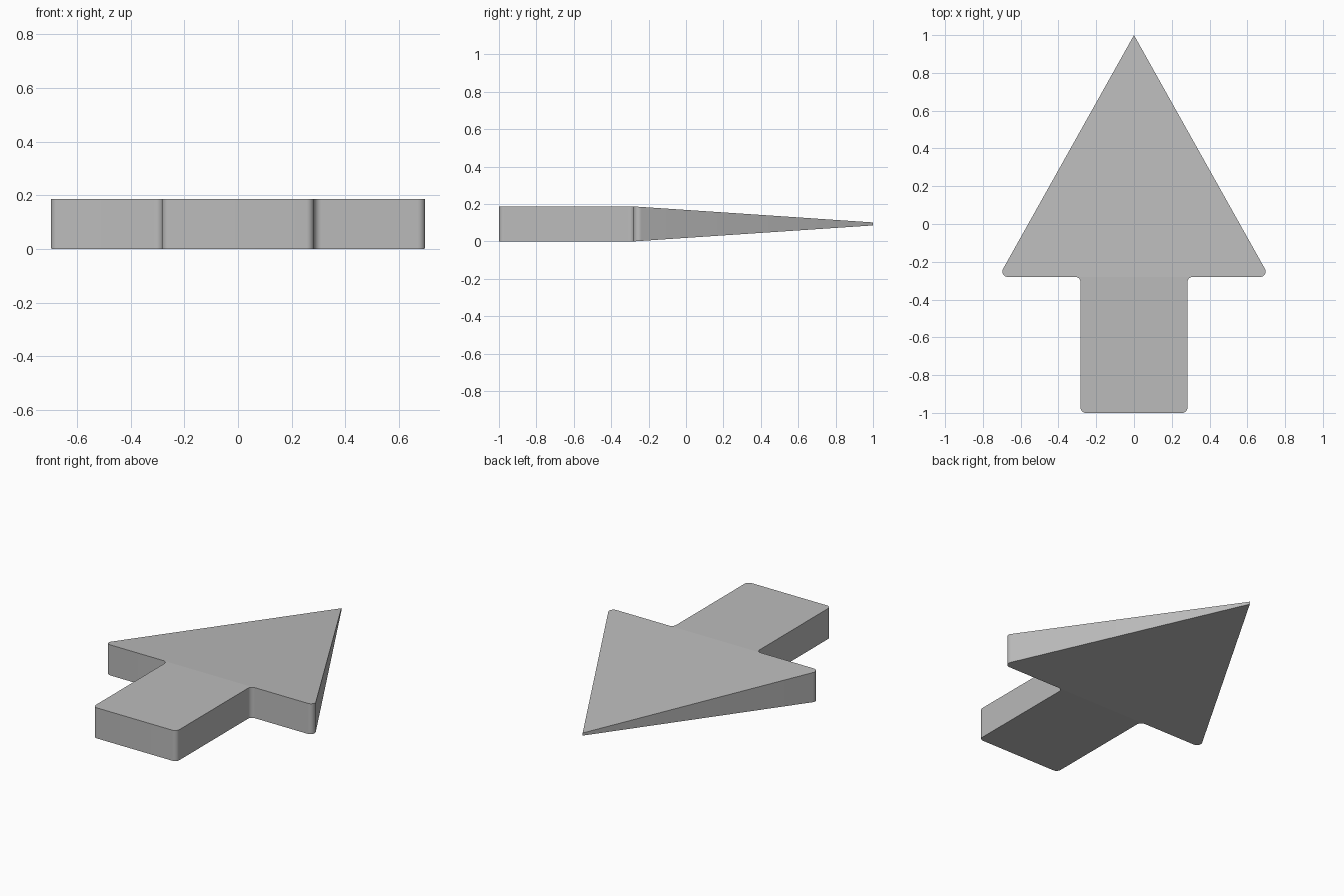
import bpy
import bmesh
import math
from mathutils import Vector

cube = bpy.data.objects.get("Cube")
if cube:
    bpy.data.objects.remove(cube, do_unlink=True)

HEIGHT = 0.187        # full thickness of the shaft
TIP_HEIGHT = 0.016    # thickness left at the point
BASE_Y = -0.28        # where the head meets the shaft
SHAFT_X = 0.283       # half width of the shaft
RADIUS = 0.028        # corner rounding
EPS = 0.0005


def rounded(before, corner, after, steps=8):
    """Points of an arc that rounds one corner of the outline."""
    a, b = (before - corner).normalized(), (after - corner).normalized()
    half_angle = a.angle(b) / 2
    start, end = (corner + d * RADIUS / math.tan(half_angle) for d in (a, b))
    centre = corner + (a + b).normalized() * RADIUS / math.sin(half_angle)
    from_dir, to_dir = (start - centre).normalized(), (end - centre).normalized()
    return [centre + from_dir.slerp(to_dir, i / steps).normalized() * RADIUS
            for i in range(steps + 1)]


# Outline of the left half, from the point down to the end of the shaft
corners = [Vector(p) for p in ((0, 1, 0), (0.717, BASE_Y, 0), (SHAFT_X, BASE_Y, 0),
                               (SHAFT_X, -1, 0), (0, -1, 0))]
half = []
for before, corner, after in zip(corners, corners[1:], corners[2:]):
    half += rounded(before, corner, after)
mirrored = [Vector((-p.x, p.y, 0)) for p in reversed(half)]
outline = [corners[0]] + half + mirrored


def thickness(y):
    """Constant along the shaft, tapering along the head."""
    t = max(0, (y - BASE_Y) / (1 - BASE_Y))
    return HEIGHT + (TIP_HEIGHT - HEIGHT) * t


# Walls around the outline
bm = bmesh.new()
rings = [[bm.verts.new((p.x, p.y, HEIGHT / 2 + side * thickness(p.y) / 2))
          for p in outline] for side in (-1, 1)]
low, high = rings
for i in range(len(outline)):
    bm.faces.new((low[i - 1], low[i], high[i], high[i - 1]))

# Flat shaft and sloping head, above and below
for ring in rings:
    bm.faces.new([v for v in ring if v.co.y > BASE_Y - EPS])
    bm.faces.new([v for v in ring if v.co.y < BASE_Y + EPS
                  and abs(v.co.x) < SHAFT_X + RADIUS + EPS])
bmesh.ops.recalc_face_normals(bm, faces=bm.faces)

mesh = bpy.data.meshes.new("arrow")
bm.to_mesh(mesh)
bm.free()
arrow = bpy.data.objects.new("arrow", mesh)
bpy.context.collection.objects.link(arrow)

# Plain grey
grey = bpy.data.materials.new("plain grey")
grey.use_nodes = True
colour = (0.5, 0.5, 0.5, 1)
grey.diffuse_color = colour
grey.node_tree.nodes["Principled BSDF"].inputs["Base Color"].default_value = colour
mesh.materials.append(grey)

# Smooth rounded corners, flat top and bottom
bpy.ops.object.select_all(action="DESELECT")
arrow.select_set(True)
bpy.context.view_layer.objects.active = arrow
bpy.ops.object.shade_smooth_by_angle(angle=math.radians(30))
for face in mesh.polygons:
    if abs(face.normal.z) > 0.5:
        face.use_smooth = False
